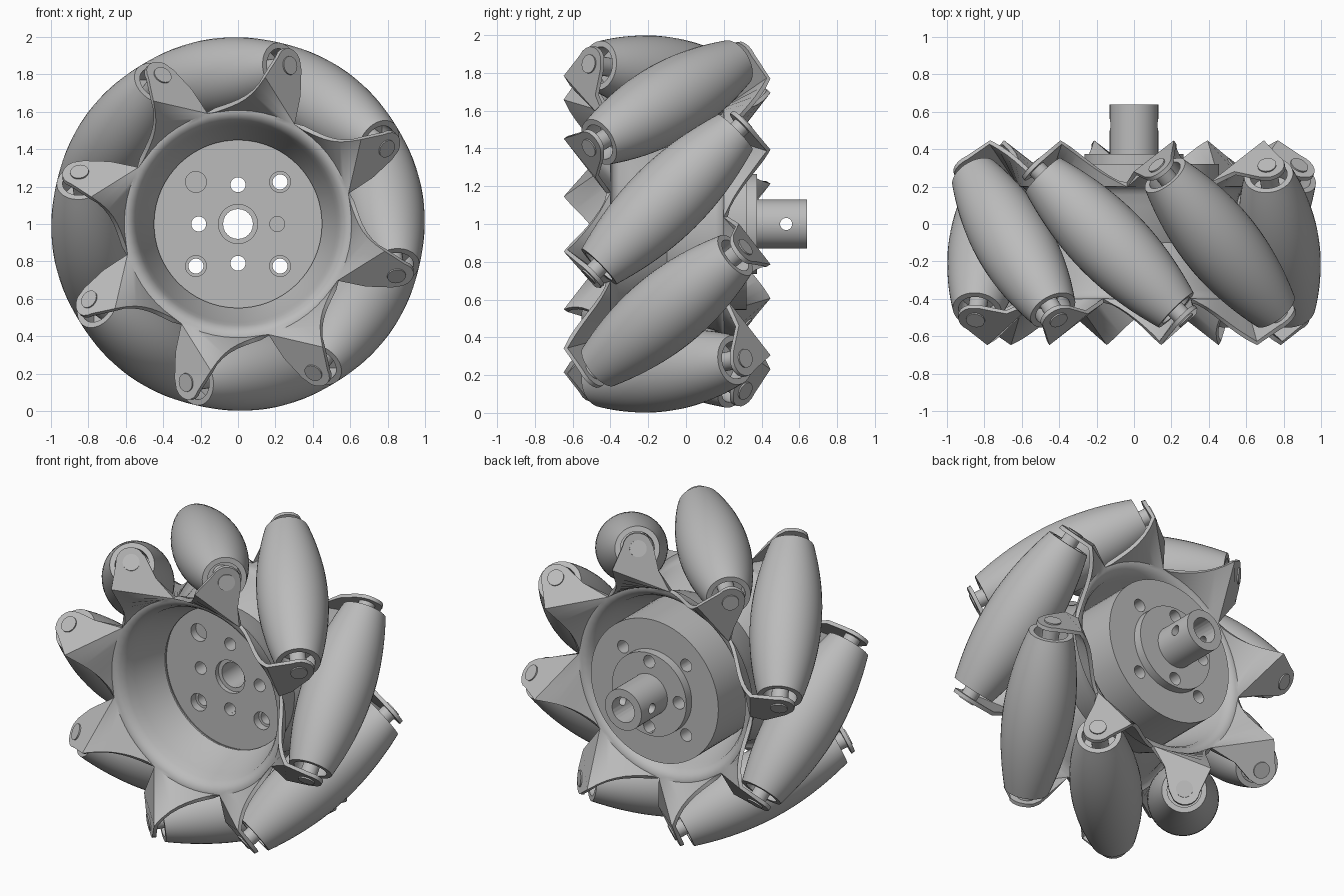
import bpy, bmesh
from math import sin, cos, pi, radians, sqrt, hypot, atan2
from mathutils import Vector, Matrix
from mathutils.geometry import interpolate_bezier

if "Cube" in bpy.data.objects:
    bpy.data.objects.remove(bpy.data.objects["Cube"])

COUNT = 8                  # rollers
START = radians(9.5)       # angle of the first roller
STEP = 2 * pi / COUNT
MID_Y = -0.1               # middle plane of the wheel
AXIS_R = 0.79              # distance of the roller axes from the hub axis
HALF = 0.51                # half length of a roller
K = sqrt(0.5)              # rollers lie at 45 degrees

grey = bpy.data.materials.new("light_grey")
grey.use_nodes = True
GREY = (0.5, 0.5, 0.5, 1)
grey.diffuse_color = GREY
grey.node_tree.nodes["Principled BSDF"].inputs["Base Color"].default_value = GREY


def make(name, bm, angle=35):
    bmesh.ops.recalc_face_normals(bm, faces=bm.faces)
    me = bpy.data.meshes.new(name)
    bm.to_mesh(me)
    bm.free()
    me.materials.append(grey)
    ob = bpy.data.objects.new(name, me)
    bpy.context.collection.objects.link(ob)
    smooth(ob, angle)
    return ob


def activate(ob):
    bpy.ops.object.select_all(action='DESELECT')
    ob.select_set(True)
    bpy.context.view_layer.objects.active = ob


def smooth(ob, angle):
    activate(ob)
    bpy.ops.object.shade_smooth_by_angle(angle=radians(angle))


def lathe(name, profile, segments, closed=False):
    """Turn (radius, height) points round the local z axis."""
    bm = bmesh.new()
    vs = [bm.verts.new((r, 0, z)) for r, z in profile]
    edges = [bm.edges.new(p) for p in zip(vs, vs[1:])]
    if closed:
        edges.append(bm.edges.new((vs[-1], vs[0])))
    bmesh.ops.spin(bm, geom=vs + edges, axis=(0, 0, 1), cent=(0, 0, 0),
                   angle=2 * pi, steps=segments)
    bmesh.ops.remove_doubles(bm, verts=bm.verts, dist=0.0005)
    return make(name, bm)


def place(theta, t, y, rad):
    """Point from tangential, axial and radial distances."""
    return Vector((rad * cos(theta) - t * sin(theta), y,
                   1 + rad * sin(theta) + t * cos(theta)))


# Hub: drum, step and shaft in one turned body
hub = lathe("hub", [(0, -0.08), (0.455, -0.08), (0.455, 0.32), (0.265, 0.32),
                    (0.265, 0.375), (0.13, 0.375), (0.13, 0.64), (0, 0.64)], 64)
hub.data.transform(Matrix.Translation((0, 0, 1)) @ Matrix.Rotation(-pi / 2, 4, 'X'))


def drill(centre, radius, depth, axis='Y'):
    bm = bmesh.new()
    bmesh.ops.create_cone(bm, cap_ends=True, segments=24, radius1=radius,
                          radius2=radius, depth=depth)
    turn = Matrix.Rotation(pi / 2, 4, 'X' if axis == 'Y' else 'Y')
    bm.transform(Matrix.Translation(centre) @ turn)
    cutter = make("hole_cutter", bm)
    cutter.hide_render = True
    mod = hub.modifiers.new("hole", 'BOOLEAN')
    mod.operation, mod.solver, mod.object = 'DIFFERENCE', 'EXACT', cutter
    activate(hub)
    bpy.ops.object.modifier_apply(modifier=mod.name)
    bpy.data.objects.remove(cutter)


# Bore, bolt holes and the cross hole of the shaft
drill((0, 0, 1), 0.08, 2)
drill((0, -0.08, 1), 0.105, 0.06)
for i in range(4):
    a = i * pi / 2
    drill((0.21 * cos(a), 0, 1 + 0.21 * sin(a)), 0.04, 2)
    b = a + pi / 4
    x, z = 0.318 * cos(b), 1 + 0.318 * sin(b)
    drill((x, 0, z), 0.04, 2)
    drill((x, -0.08, z), 0.056, 0.1)
drill((0, 0.53, 1), 0.032, 1, 'X')
smooth(hub, 35)


# Stamped side plates: flared cone with bent tabs that carry the roller pins
SEG = 8
LIP_R, LIP_D = 0.615, 0.31
VALLEY = radians(-39)
CONE = [(0.595, 0.308), (0.572, 0.292), (0.553, 0.26), (0.538, 0.2), (0.46, 0.0)]
TAB_S = 0.57


def tab_point(e, rad):
    return Vector((-TAB_S * K + e * K, TAB_S * K + e * K, rad))


def side_plate(name, side):
    bm = bmesh.new()

    def vert(theta, p):
        return bm.verts.new(place(theta, side * p[0], MID_Y - side * p[1], p[2]))

    def ring_vert(theta, ang, r, d):
        return vert(theta, (r * sin(ang), d, r * cos(ang)))

    # outline of one tab: back edge, round tip, front corner
    outline = [tab_point(-0.045, 0.62), tab_point(-0.085, 0.76)]
    outline += [tab_point(-0.09 * cos(a), AXIS_R + 0.095 * sin(a))
                for a in [pi * k / 10 for k in range(1, 9)]]
    corner = tab_point(0.19, 0.755)
    end_a = VALLEY + STEP
    valley = Vector((LIP_R * sin(end_a), LIP_D, LIP_R * cos(end_a)))
    flange = interpolate_bezier(corner, Vector((-0.17, 0.46, 0.63)),
                                Vector((-0.06, 0.35, 0.64)), valley, SEG + 1)
    for n in range(COUNT):
        th = START + n * STEP
        angles = [VALLEY + STEP * k / SEG for k in range(SEG + 1)]
        lip = [ring_vert(th, a, LIP_R, LIP_D) for a in angles]
        top = [vert(th, p) for p in flange[:-1]] + [lip[-1]]
        tip = [vert(th, p) for p in outline]
        bm.faces.new([lip[0]] + tip + [top[0]])
        for k in range(SEG):
            quad = [lip[k], top[k], top[k + 1], lip[k + 1]]
            bm.faces.new(quad[:2] + quad[3:] if k == SEG - 1 else quad)
        prev = lip
        for r, d in CONE:
            row = [ring_vert(th, a, r, d) for a in angles]
            for k in range(SEG):
                bm.faces.new((prev[k], prev[k + 1], row[k + 1], row[k]))
            prev = row
    bmesh.ops.remove_doubles(bm, verts=bm.verts, dist=0.0005)
    ob = make(name, bm, 45)
    mod = ob.modifiers.new("sheet", 'SOLIDIFY')
    mod.thickness, mod.offset = 0.024, 0
    activate(ob)
    bpy.ops.object.modifier_apply(modifier=mod.name)
    smooth(ob, 45)


side_plate("front_plate", 1)
side_plate("back_plate", -1)


# Rollers: barrel shaped, with a recess at each end, on plain pins
steps = 20
barrel = [(1 - hypot(AXIS_R, s * K), s)
          for s in [HALF * (2 * k / steps - 1) for k in range(steps + 1)]]
recess = [(0.1, HALF), (0.1, 0.4), (0.04, 0.4)]
profile = [(r, -z) for r, z in reversed(recess)] + barrel + recess
roller = lathe("roller_1", profile, 40, closed=True)
PIN = 0.59
pin = lathe("pin_1", [(0, -PIN), (0.05, -PIN), (0.05, PIN), (0, PIN)], 24)
for n in range(COUNT):
    th = START + n * STEP
    out = Vector((cos(th), 0, sin(th)))
    axis = Vector((-sin(th) * K, K, cos(th) * K))
    mat = Matrix((out, axis.cross(out), axis)).transposed().to_4x4()
    mat.translation = place(th, 0, MID_Y, AXIS_R)
    for part, label in ((roller, "roller"), (pin, "pin")):
        ob = part
        if n:
            ob = bpy.data.objects.new(f"{label}_{n + 1}", part.data)
            bpy.context.collection.objects.link(ob)
        ob.matrix_world = mat
